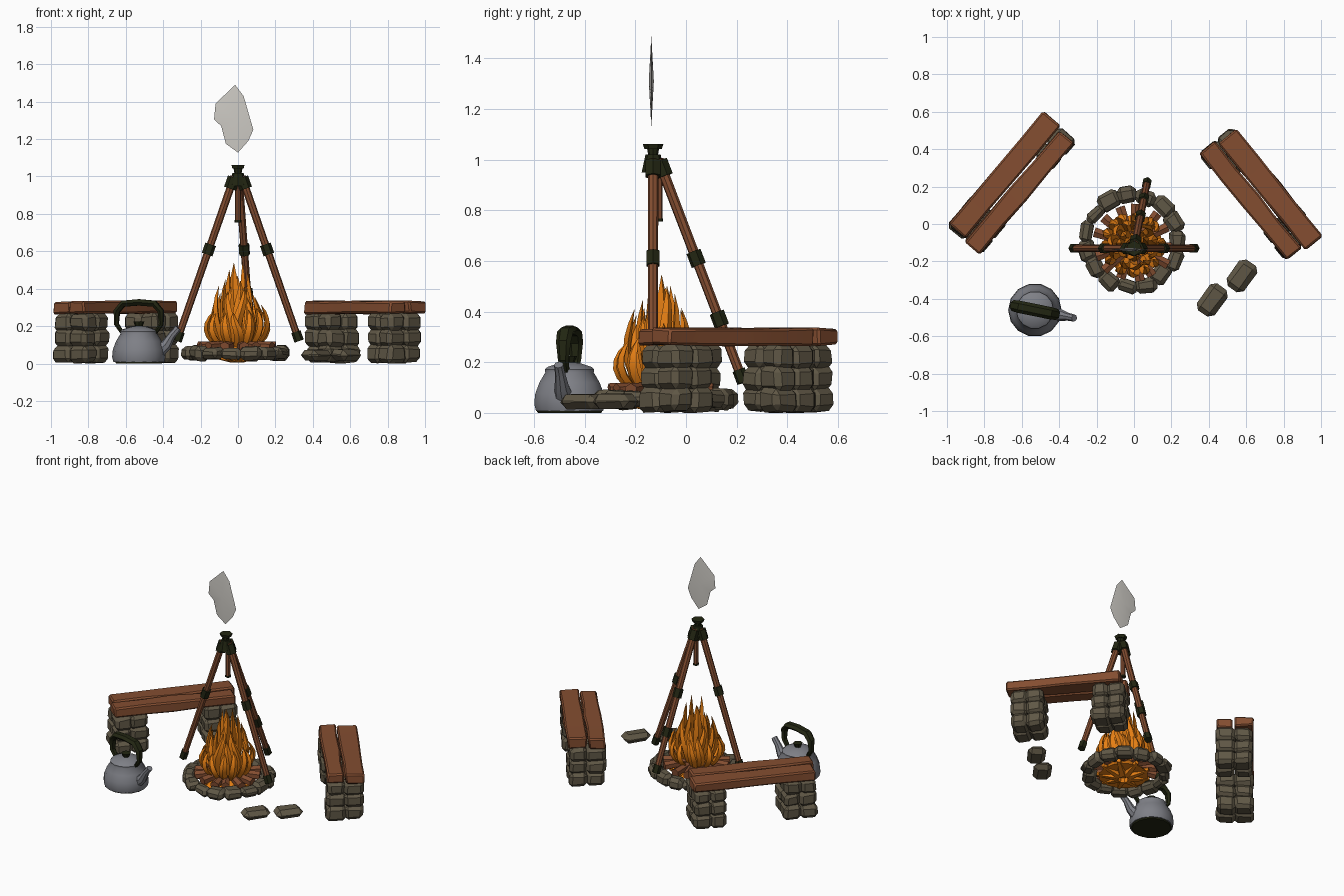
import bpy, bmesh, math, random
from mathutils import Vector, Matrix

random.seed(7)
if "Cube" in bpy.data.objects:
    bpy.data.objects.remove(bpy.data.objects["Cube"])


def material(name, rgb):
    m = bpy.data.materials.new(name)
    m.use_nodes = True
    m.diffuse_color = (*rgb, 1)
    bsdf = m.node_tree.nodes["Principled BSDF"]
    bsdf.inputs["Base Color"].default_value = (*rgb, 1)
    bsdf.inputs["Roughness"].default_value = 0.9
    return m


wood = material("brown wood", (0.23, 0.075, 0.03))
stone = material("grey brown stone", (0.115, 0.095, 0.06))
dark = material("dark green iron", (0.016, 0.019, 0.006))
orange = material("flame orange", (0.78, 0.21, 0.007))
metal = material("kettle grey", (0.21, 0.215, 0.24))
pale = material("pale smoke", (0.62, 0.6, 0.56))


def finish(name, bm, mat, angle=35):
    """Turn a bmesh into an object, smooth with sharp edges above the angle."""
    bmesh.ops.recalc_face_normals(bm, faces=bm.faces)
    for f in bm.faces:
        f.smooth = True
    for e in bm.edges:
        e.smooth = e.calc_face_angle(0) < math.radians(angle)
    mesh = bpy.data.meshes.new(name)
    bm.to_mesh(mesh)
    bm.free()
    mesh.materials.append(mat)
    ob = bpy.data.objects.new(name, mesh)
    bpy.context.collection.objects.link(ob)
    return ob


def add_block(bm, centre, size, turn=0, bevel=0.25, jitter=0.06, cuts=0):
    """Bevelled, slightly irregular block of stone or timber."""
    t = bmesh.new()
    bmesh.ops.create_cube(t, size=1)
    if cuts:
        long_edges = [e for e in t.edges if abs(e.verts[0].co.x - e.verts[1].co.x) > 0.5]
        bmesh.ops.subdivide_edges(t, edges=long_edges, cuts=cuts)
    for v in t.verts:
        v.co = [c * s + random.uniform(-1, 1) * jitter * min(size) for c, s in zip(v.co, size)]
    corners = [e for e in t.edges if e.calc_face_angle(0) > 0.6]
    bmesh.ops.bevel(t, geom=corners, offset=bevel * min(size), segments=1, affect='EDGES')
    t.transform(Matrix.Translation(centre) @ Matrix.Rotation(turn, 4, 'Z'))
    tmp = bpy.data.meshes.new("tmp")
    t.to_mesh(tmp)
    t.free()
    bm.from_mesh(tmp)
    bpy.data.meshes.remove(tmp)


def add_rod(bm, p, q, r1, r2, sides=8):
    p, q = Vector(p), Vector(q)
    m = Matrix.Translation((p + q) / 2) @ (q - p).to_track_quat('Z', 'Y').to_matrix().to_4x4()
    bmesh.ops.create_cone(bm, cap_ends=True, segments=sides, radius1=r1, radius2=r2,
                          depth=(q - p).length, matrix=m)


def add_sweep(bm, path, radii, side, sides=6, flat=1.0):
    """Skin rings along a path; side is the direction across the path."""
    rings = []
    side = Vector(side).normalized()
    path = [Vector(p) for p in path]
    for i, p in enumerate(path):
        tangent = (path[min(i + 1, len(path) - 1)] - path[max(i - 1, 0)]).normalized()
        other = tangent.cross(side).normalized()
        ring = []
        for k in range(sides):
            a = math.tau * k / sides
            ring.append(bm.verts.new(p + radii[i] * (side * math.cos(a) + other * math.sin(a) * flat)))
        rings.append(ring)
    for a, b in zip(rings, rings[1:]):
        for k in range(sides):
            n = (k + 1) % sides
            bm.faces.new((a[k], a[n], b[n], b[k]))
    bm.faces.new(rings[0])
    bm.faces.new(rings[-1])


def bench(name, start, end, out, length, feet):
    """Two planks on two stacked stone legs."""
    start, end = Vector((*start, 0)), Vector((*end, 0))
    along = (end - start).normalized()
    across = Vector((-along.y, along.x, 0)) * out
    turn = math.atan2(along.y, along.x)
    mid = (start + end) / 2
    for label, shift, slide, width in (("outer", 0.06, 0.012, 0.122), ("inner", -0.062, -0.012, 0.105)):
        bm = bmesh.new()
        centre = mid + across * shift + along * slide + Vector((0, 0, 0.3))
        add_block(bm, centre, (length, width, 0.066), turn, 0.14, 0.07, 3)
        finish(f"{name}_{label}_plank", bm, wood)
    for i, foot in enumerate(feet):
        bm = bmesh.new()
        for row in range(3):
            for a in (-1, 1):
                for b in (-1, 1):
                    grow = random.uniform(0.92, 1.08)
                    c = start.lerp(end, foot) + along * a * 0.05 + across * b * 0.056
                    c.z = 0.052 + row * 0.085
                    add_block(bm, c, (0.112 * grow, 0.122 * grow, 0.094), turn, 0.24, 0.08)
        finish(f"{name}_stone_leg_{i + 1}", bm, stone, 30)


bench("right_bench", (-0.905, -0.08), (-0.4, 0.515), 1, 0.785, (0.13, 0.87))
bench("left_bench", (0.445, 0.44), (0.91, -0.13), 1, 0.735, (0.13, 0.84))

# Ring of stones around the fire
bm = bmesh.new()
for i in range(15):
    a = math.tau * i / 15
    r = random.uniform(0.235, 0.255)
    add_block(bm, (-0.012 + r * math.cos(a), -0.09 + r * math.sin(a), 0.055),
              (random.uniform(0.065, 0.095), 0.115, random.uniform(0.06, 0.08)),
              a + random.uniform(-0.25, 0.25), 0.3, 0.12)
finish("fire_ring_stones", bm, stone, 30)

# Two loose stones
bm = bmesh.new()
for x, y in ((0.42, -0.405), (0.577, -0.277)):
    add_block(bm, (x, y, 0.045), (0.175, 0.115, 0.06), 0.95, 0.45, 0.1)
finish("loose_stones", bm, stone, 30)

# Firewood laid like spokes, over a bed of embers
fire = Vector((-0.005, -0.11, 0))
bm = bmesh.new()
for i in range(13):
    a = math.tau * i / 13 + random.uniform(-0.08, 0.08)
    d = Vector((math.cos(a), math.sin(a), 0))
    r = random.uniform(0.19, 0.22)
    add_rod(bm, fire + d * 0.06 + Vector((0, 0, 0.1)), fire + d * r + Vector((0, 0, 0.087)),
            0.022, 0.03, 6)
finish("firewood", bm, wood)
bm = bmesh.new()
add_rod(bm, fire + Vector((0, 0, 0.035)), fire + Vector((0, 0, 0.1)), 0.16, 0.1, 12)
for i in range(9):
    a = math.tau * i / 9
    d = Vector((math.cos(a), math.sin(a), 0))
    add_rod(bm, fire + d * 0.03 + Vector((0, 0, 0.03)), fire + d * 0.17 + Vector((0, 0, 0.05)), 0.03, 0.015, 5)
finish("embers", bm, orange)

# Flames: layers of curved, pointed tongues (count, radius, tip height, width)
bm = bmesh.new()
for count, radius, top, width in ((14, 0.115, 0.30, 0.036), (11, 0.085, 0.38, 0.038),
                                  (7, 0.05, 0.46, 0.042), (3, 0.02, 0.54, 0.045)):
    for i in range(count):
        a = math.tau * (i + random.uniform(-0.25, 0.25)) / count + radius * 9
        d = Vector((math.cos(a), math.sin(a), 0))
        side = Vector((-d.y, d.x, 0))
        h = top * random.uniform(0.87, 1.1) - 0.08
        sway = random.uniform(-0.025, 0.025)
        path, radii = [], []
        for k in range(7):
            t = k / 6
            out = radius * (0.75 + 0.75 * math.sin(t * 2.6) * (1 - 0.3 * t)) + 0.012 * t
            path.append(fire + d * out + side * sway * math.sin(t * 5) + Vector((0, 0, 0.08 + h * t)))
            radii.append(width * (0.55 + 1.3 * t) * (1 - t) ** 0.8 + 0.0008)
        add_sweep(bm, path, radii, side, 4, 0.6)
finish("flames", bm, orange, 50)

# Tripod poles with iron bands
apex = Vector((0, -0.13, 1.0))
poles, bands = bmesh.new(), bmesh.new()
for x, y, heights in ((-0.325, -0.13, (0.61,)), (0.325, -0.13, (0.61,)), (0.07, 0.225, (0.61, 0.37))):
    foot = Vector((x, y, 0.125))
    top = apex + Vector((x, y + 0.13, 0)) * 0.06
    at = lambda z: foot.lerp(top, (z - foot.z) / (top.z - foot.z))
    add_rod(poles, foot, top, 0.019, 0.021)
    for z, half, r in [(h, 0.027, 0.03) for h in heights] + [(0.145, 0.025, 0.026), (0.965, 0.03, 0.034)]:
        add_rod(bands, at(z - half), at(z + half), r, r, 6)
hook = Vector((0, -0.108, 0.755))
add_rod(poles, hook, hook + Vector((0, 0, 0.24)), 0.015, 0.017)
add_rod(bands, hook, hook + Vector((0, 0, 0.012)), 0.018, 0.018)
finish("tripod_poles", poles, wood)
add_rod(bands, apex - Vector((0, 0, 0.05)), apex + Vector((0, 0, 0.02)), 0.045, 0.03)
add_rod(bands, apex + Vector((0, 0, 0.01)), apex + Vector((0, 0, 0.045)), 0.018, 0.024)
add_rod(bands, apex + Vector((0, 0, 0.042)), apex + Vector((0, 0, 0.062)), 0.034, 0.041, 6)
finish("tripod_bands", bands, dark)

# Thin smoke wisp with a raised middle
outline = [(-0.015, 1.49), (0.03, 1.43), (0.082, 1.25), (0.055, 1.19), (0, 1.128),
           (-0.065, 1.175), (-0.09, 1.27), (-0.128, 1.305), (-0.12, 1.39)]
bm = bmesh.new()
rim = [bm.verts.new((x, -0.137, z)) for x, z in outline]
for y in (-0.147, -0.127):
    mid = bm.verts.new((-0.02, y, 1.31))
    for i, v in enumerate(rim):
        bm.faces.new((v, rim[(i + 1) % len(rim)], mid))
finish("smoke", bm, pale)

# Kettle body, turned from a profile
K = Vector((-0.53, -0.46, 0))
bm = bmesh.new()
profile = [(0.136, 0.008), (0.143, 0.035), (0.139, 0.075), (0.122, 0.12), (0.098, 0.16), (0.1, 0.172),
           (0.088, 0.182), (0.045, 0.196), (0.015, 0.2)]
add_sweep(bm, [K + Vector((0, 0, z)) for r, z in profile], [r for r, z in profile], (1, 0, 0), 14)
turn = Vector((0.98, -0.2, 0)).normalized()
across = Vector((-turn.y, turn.x, 0))
spout = [(0.1, 0.06), (0.15, 0.1), (0.18, 0.15), (0.215, 0.19)]
add_sweep(bm, [K + turn * r + Vector((0, 0, z)) for r, z in spout],
          [0.04, 0.03, 0.021, 0.019], across, 8)
finish("kettle_body", bm, metal, 40)

# Kettle handle, knob and sooty base
bm = bmesh.new()
arch = [(-0.09, 0.165), (-0.122, 0.21), (-0.12, 0.28), (-0.085, 0.32), (0, 0.327),
        (0.085, 0.32), (0.12, 0.28), (0.122, 0.21), (0.09, 0.165)]
add_sweep(bm, [K + turn * r + Vector((0, 0, z)) for r, z in arch],
          [0.018, 0.022, 0.03, 0.033, 0.033, 0.033, 0.03, 0.022, 0.018], across, 6, 0.6)
add_rod(bm, K + Vector((0, 0, 0.195)), K + Vector((0, 0, 0.225)), 0.018, 0.03)
add_rod(bm, K, K + Vector((0, 0, 0.009)), 0.125, 0.13, 14)
finish("kettle_handle_and_base", bm, dark)
